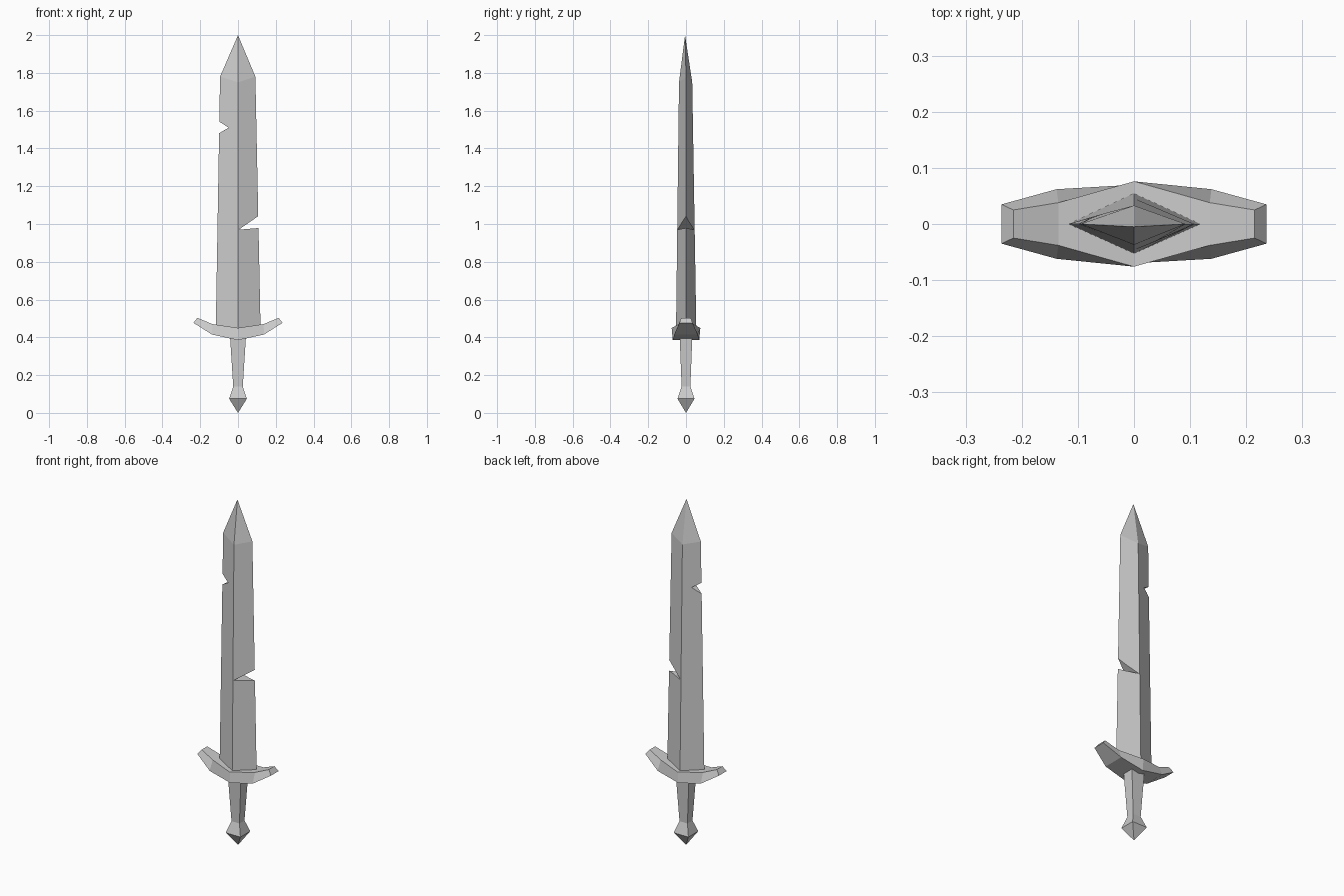
import bpy, bmesh

if "Cube" in bpy.data.objects:
    bpy.data.objects.remove(bpy.data.objects["Cube"])


def make(name, rings):
    """Skin a list of equal-length rings into a closed solid."""
    bm = bmesh.new()
    loops = [[bm.verts.new(p) for p in ring] for ring in rings]
    n = len(rings[0])
    for a, b in zip(loops, loops[1:]):
        for i in range(n):
            j = (i + 1) % n
            bm.faces.new((a[i], a[j], b[j], b[i]))
    bm.faces.new(loops[0][::-1])
    bm.faces.new(loops[-1])
    bmesh.ops.remove_doubles(bm, verts=bm.verts, dist=1e-5)
    bmesh.ops.recalc_face_normals(bm, faces=bm.faces)
    mesh = bpy.data.meshes.new(name)
    bm.to_mesh(mesh)
    bm.free()
    obj = bpy.data.objects.new(name, mesh)
    bpy.context.collection.objects.link(obj)
    return obj


def diamond(left, right, front, back, z, ridge_z):
    return [(left, 0, z), (0, front, ridge_z), (right, 0, z), (0, back, ridge_z)]


def box(x, y, z):
    return [(-x, -y, z), (x, -y, z), (x, y, z), (-x, y, z)]


# Blade: tapering diamond section ending in a point
blade = make("blade", [
    diamond(-0.118, 0.12, -0.053, 0.055, 0.42, 0.42),
    diamond(-0.095, 0.092, -0.037, 0.033, 1.78, 1.75),
    [(0, -0.005, 2.0)] * 4,
])

# Notches chipped out of the blade edges (x, z triangles)
notches = {
    "right_notch": [(0.004, 0.97), (0.16, 0.983), (0.16, 1.078)],
    "left_notch": [(-0.05, 1.51), (-0.15, 1.575), (-0.15, 1.45)],
}
bpy.context.view_layer.objects.active = blade
for name, tri in notches.items():
    cutter = make(name, [[(x, y, z) for x, z in tri] for y in (-0.2, 0.2)])
    cutter.hide_render = True
    mod = blade.modifiers.new(name, 'BOOLEAN')
    mod.operation = 'DIFFERENCE'
    mod.solver = 'EXACT'
    mod.object = cutter
    bpy.ops.object.modifier_apply(modifier=name)
    bpy.data.objects.remove(cutter)

# Guard: curved bar, each station is a trapezoid wider underneath
# (top x, top y, top z, bottom x, bottom y, bottom z)
half = [(0.215, 0.025, 0.503, 0.236, 0.035, 0.477),
        (0.135, 0.038, 0.470, 0.138, 0.062, 0.415)]
stations = [(-a, b, c, -d, e, f) for a, b, c, d, e, f in half]
stations += [(0, 0.076, 0.45, 0, 0.070, 0.385)] + half[::-1]
make("guard", [[(tx, -ty, tz), (tx, ty, tz), (bx, by, bz), (bx, -by, bz)]
               for tx, ty, tz, bx, by, bz in stations])

# Grip: tapered square handle
make("grip", [box(0.025, 0.023, 0.135), box(0.043, 0.034, 0.42)])

# Pommel: faceted square point
make("pommel", [[(0, 0, 0)] * 4, box(0.047, 0.045, 0.075), box(0.025, 0.023, 0.14)])
